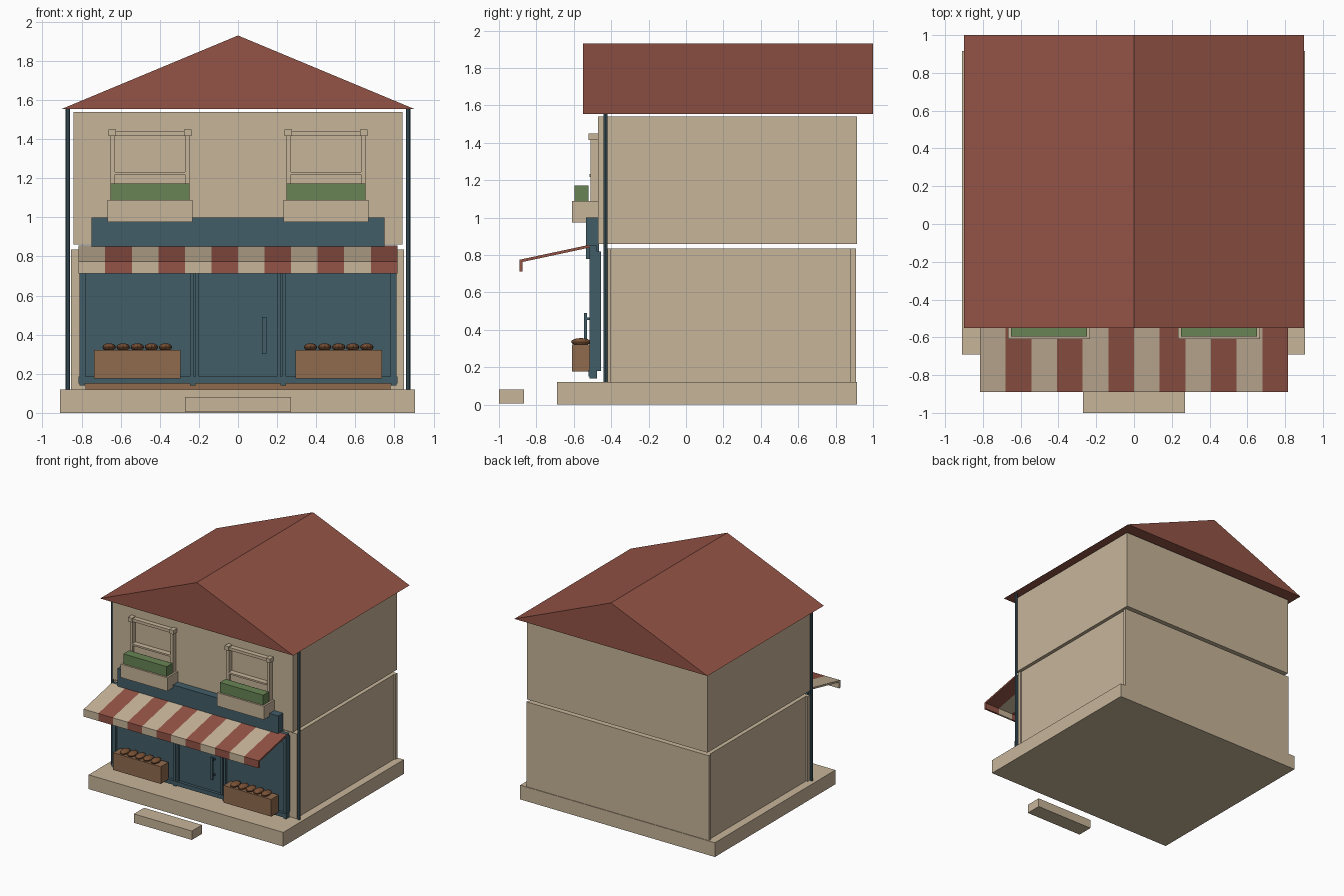
import bpy
import bmesh
from mathutils import Vector

old = bpy.data.objects.get("Cube")
if old:
    bpy.data.objects.remove(old, do_unlink=True)


def material(name, rgb):
    m = bpy.data.materials.new(name)
    m.use_nodes = True
    m.diffuse_color = (*rgb, 1)
    m.node_tree.nodes["Principled BSDF"].inputs["Base Color"].default_value = (*rgb, 1)
    return m


TAN = material("tan stone", (0.57, 0.46, 0.32))
RED = material("brick red", (0.295, 0.087, 0.061))
TEAL = material("dark teal", (0.054, 0.109, 0.136))
GREEN = material("leaf green", (0.138, 0.231, 0.089))
WOOD = material("crate wood", (0.28, 0.147, 0.076))
CRUST = material("bread crust", (0.195, 0.084, 0.037))


def add(name, bm, mat):
    bmesh.ops.recalc_face_normals(bm, faces=bm.faces)
    mesh = bpy.data.meshes.new(name)
    bm.to_mesh(mesh)
    bm.free()
    mesh.materials.append(mat)
    ob = bpy.data.objects.new(name, mesh)
    bpy.context.collection.objects.link(ob)
    return ob


def box(name, mat, x, y, z):
    """Box from (low, high) ranges on each axis."""
    bm = bmesh.new()
    bmesh.ops.create_cube(bm, size=1)
    lo, hi = (Vector(c) for c in zip(x, y, z))
    for v in bm.verts:
        v.co = Vector([lo[i] + (v.co[i] + 0.5) * (hi[i] - lo[i]) for i in range(3)])
    return add(name, bm, mat)


def span(c, half):
    return (c - half, c + half)


def prism(name, mat, profile, axis, lo, hi):
    """Extrude a 2D profile along x or y."""
    bm = bmesh.new()
    place = (lambda a, b: (lo, a, b)) if axis == "x" else (lambda a, b: (a, lo, b))
    face = bm.faces.new([bm.verts.new(place(a, b)) for a, b in profile])
    out = bmesh.ops.extrude_face_region(bm, geom=[face])
    shift = Vector((hi - lo, 0, 0)) if axis == "x" else Vector((0, hi - lo, 0))
    for v in out["geom"]:
        if isinstance(v, bmesh.types.BMVert):
            v.co += shift
    return add(name, bm, mat)


# Base, step, storeys and roof
box("base_slab", TAN, (-0.91, 0.905), (-0.69, 0.915), (0, 0.12))
box("front_step", TAN, (-0.27, 0.27), (-1, -0.865), (0.005, 0.08))
box("lower_storey", TAN, (-0.84, 0.84), (-0.42, 0.89), (0.12, 0.835))
box("lower_back_wall", TAN, (-0.85, 0.85), (0.88, 0.91), (0.12, 0.835))
box("lower_front_wall", TAN, (-0.855, 0.85), (-0.43, -0.4), (0.12, 0.835))
box("upper_storey", TAN, (-0.84, 0.84), (-0.47, 0.915), (0.86, 1.54))
prism("gable_roof", RED, [(-0.9, 1.555), (0.9, 1.555), (0, 1.93)], "y", -0.55, 1.0)

# Downpipes
for side in (-1, 1):
    bm = bmesh.new()
    bmesh.ops.create_cone(bm, cap_ends=True, segments=8, radius1=0.011,
                          radius2=0.011, depth=1.435)
    bmesh.ops.translate(bm, verts=bm.verts, vec=(side * 0.87, -0.43, 0.8375))
    add("downpipe", bm, TEAL)

# Shopfront
box("shop_panel", TEAL, (-0.805, 0.805), (-0.495, -0.455), (0.18, 0.82))
box("shop_top_rail", TEAL, (-0.81, 0.81), (-0.515, -0.475), (0.78, 0.85))
box("shop_sill", TEAL, (-0.815, 0.815), (-0.52, -0.475), (0.15, 0.185))
box("wood_threshold", WOOD, (-0.78, 0.78), (-0.44, -0.42), (0.12, 0.16))
for side in (-1, 1):
    for offset, half in ((0.795, 0.015), (0.235, 0.011), (0.208, 0.009)):
        box("shop_post", TEAL, span(side * offset, half), (-0.515, -0.475), (0.15, 0.82))
    for offset in (0.797, 0.232):
        box("post_foot", TEAL, span(side * offset, 0.014), (-0.515, -0.475), (0.14, 0.16))
box("sign_board", TEAL, (-0.75, 0.75), (-0.535, -0.465), (0.78, 1.0))
box("door_handle", TEAL, (0.122, 0.145), (-0.545, -0.53), (0.30, 0.49))
for z in (0.33, 0.46):
    box("handle_mount", TEAL, (0.128, 0.139), (-0.535, -0.49), span(z, 0.006))

# Striped awning with hanging valance
awning = [(-0.515, 0.855), (-0.89, 0.775), (-0.89, 0.712), (-0.874, 0.712),
          (-0.874, 0.763), (-0.515, 0.84)]
stripes = 12
width = 1.63 / stripes
for i in range(stripes):
    x = -0.815 + i * width
    prism("awning_stripe", RED if i % 2 else TAN, awning, "x", x, x + width)

# Windows with flower boxes, and bread crates
for side in (-1, 1):
    c = side * 0.45
    for edge in (-1, 1):
        x = c + edge * 0.19
        box("window_post", TAN, span(x, 0.012), (-0.51, -0.465), (1.0, 1.44))
        box("window_corner", TAN, span(x + edge * 0.003, 0.018), (-0.52, -0.465), (1.415, 1.45))
    box("window_top_rail", TAN, span(c, 0.19), (-0.51, -0.465), (1.418, 1.442))
    box("window_middle_rail", TAN, span(c, 0.18), (-0.515, -0.465), (1.218, 1.232))
    box("window_lower_sash", TAN, span(c, 0.18), (-0.485, -0.465), (1.0, 1.218))
    box("flower_box", TAN, span(c, 0.218), (-0.61, -0.465), (0.975, 1.088))
    box("flower_box_plants", GREEN, span(c, 0.202), (-0.595, -0.52), (1.08, 1.172))

    m = side * 0.515
    box("bread_crate", WOOD, span(m, 0.222), (-0.61, -0.51), (0.177, 0.322))
    for k in range(-2, 3):
        bm = bmesh.new()
        bmesh.ops.create_uvsphere(bm, u_segments=12, v_segments=8, radius=1)
        for v in bm.verts:
            v.co = Vector((m + k * 0.072 + v.co.x * 0.034,
                           -0.562 + v.co.y * 0.052, 0.336 + v.co.z * 0.02))
        add("bread_loaf", bm, CRUST)
